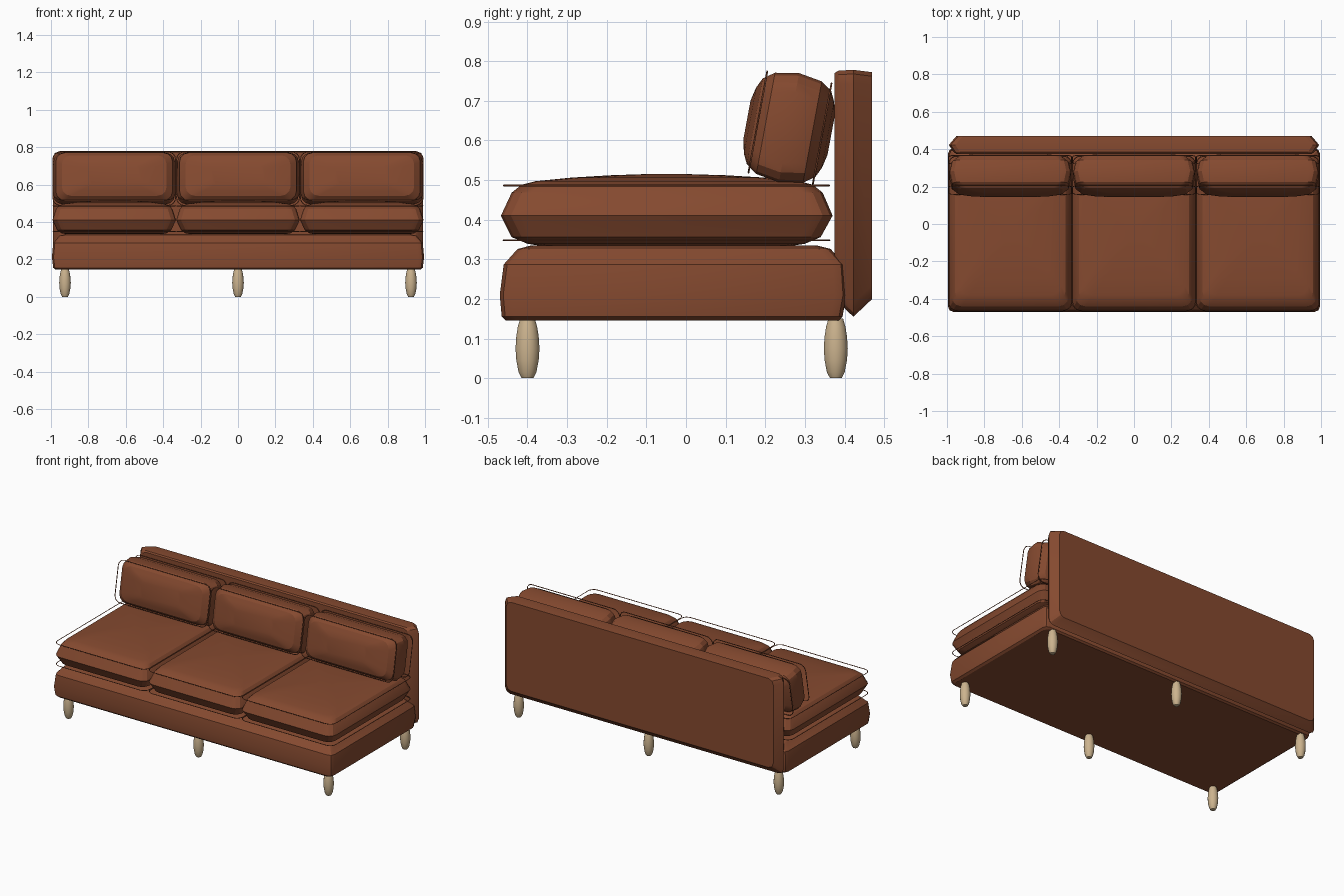
import bpy, bmesh, math
from mathutils import Matrix, Vector

if "Cube" in bpy.data.objects:
    bpy.data.objects.remove(bpy.data.objects["Cube"])


def material(name, rgb):
    m = bpy.data.materials.new(name)
    m.diffuse_color = (*rgb, 1)
    m.use_nodes = True
    m.node_tree.nodes["Principled BSDF"].inputs["Base Color"].default_value = m.diffuse_color
    return m


leather = material("brown leather", (0.235, 0.068, 0.029))
wood = material("pale wood", (0.60, 0.45, 0.27))


def finish(name, bm, mat, angle):
    bmesh.ops.recalc_face_normals(bm, faces=bm.faces)
    me = bpy.data.meshes.new(name)
    bm.to_mesh(me)
    bm.free()
    me.materials.append(mat)
    ob = bpy.data.objects.new(name, me)
    bpy.context.collection.objects.link(ob)
    bpy.ops.object.select_all(action='DESELECT')
    ob.select_set(True)
    bpy.context.view_layer.objects.active = ob
    bpy.ops.object.shade_smooth_by_angle(angle=math.radians(angle))
    return ob


def rounded_rect(hu, v0, v1, r, seg=3):
    """Rounded rectangle outline, counter-clockwise."""
    pts = []
    corners = [(hu - r, v1 - r), (-hu + r, v1 - r), (-hu + r, v0 + r), (hu - r, v0 + r)]
    for k, (cu, cv) in enumerate(corners):
        for i in range(seg + 1):
            a = math.pi / 2 * (k + i / seg)
            pts.append((cu + r * math.cos(a), cv + r * math.sin(a)))
    return pts


def loft(name, rings, mat4, r, seg=3, angle=25):
    """Upholstered block from stacked rings (w, half_u, v_min, v_max)."""
    bm = bmesh.new()
    loops = []
    for w, hu, v0, v1 in rings:
        rr = min(r, hu * 0.45, (v1 - v0) * 0.22)
        loops.append([bm.verts.new(mat4 @ Vector((u, v, w)))
                      for u, v in rounded_rect(hu, v0, v1, rr, seg)])
    n = len(loops[0])
    for a, b in zip(loops, loops[1:]):
        for i in range(n):
            j = (i + 1) % n
            bm.faces.new((a[i], a[j], b[j], b[i]))
    bm.faces.new(loops[0][::-1])
    bm.faces.new(loops[-1])
    return finish(name, bm, leather, angle)


def piping(name, w, hu, v0, v1, mat4, r=0.04):
    """Thin cord loop around a cushion edge."""
    cu = bpy.data.curves.new(name, 'CURVE')
    cu.dimensions = '3D'
    cu.bevel_depth = 0.0025
    cu.bevel_resolution = 0
    pts = rounded_rect(hu, v0, v1, r, 4)
    sp = cu.splines.new('POLY')
    sp.points.add(len(pts) - 1)
    sp.use_cyclic_u = True
    for p, (u, v) in zip(sp.points, pts):
        p.co = (*(mat4 @ Vector((u, v, w))), 1)
    cu.materials.append(leather)
    ob = bpy.data.objects.new(name, cu)
    bpy.context.collection.objects.link(ob)


# Base platform
loft("base", [(0.145, 0.975, -0.455, 0.385), (0.155, 0.988, -0.465, 0.395),
              (0.21, 0.995, -0.47, 0.405), (0.287, 0.988, -0.46, 0.40),
              (0.326, 0.955, -0.425, 0.365), (0.335, 0.92, -0.39, 0.33)],
     Matrix.Identity(4), 0.03, 2)

# Back panel
loft("backrest", [(-0.0475, 0.95, 0.20, 0.772), (0.0, 0.99, 0.155, 0.778),
                  (0.0375, 0.965, 0.19, 0.776), (0.0475, 0.95, 0.205, 0.77)],
     Matrix.Translation((0, 0.4225, 0)) @ Matrix.Rotation(math.pi / 2, 4, 'X'), 0.035, 2)

seat_rings = [(0.333, 0.24, -0.36, 0.26), (0.339, 0.28, -0.40, 0.30),
              (0.356, 0.305, -0.44, 0.34), (0.41, 0.33, -0.467, 0.37),
              (0.468, 0.312, -0.44, 0.345), (0.488, 0.295, -0.415, 0.32),
              (0.497, 0.27, -0.38, 0.285), (0.506, 0.21, -0.29, 0.20),
              (0.512, 0.13, -0.19, 0.10), (0.515, 0.05, -0.10, 0.0)]
pillow_rings = [(-0.108, 0.14, -0.05, 0.05), (-0.10, 0.22, -0.085, 0.085),
                (-0.088, 0.28, -0.11, 0.11), (-0.06, 0.312, -0.13, 0.13),
                (0.0, 0.325, -0.14, 0.14),
                (0.06, 0.312, -0.13, 0.13), (0.088, 0.28, -0.11, 0.11),
                (0.10, 0.22, -0.085, 0.085), (0.108, 0.14, -0.05, 0.05)]

# Three seat cushions and three leaning back cushions, each with two cords
for i, x in enumerate((-0.662, 0.0, 0.662)):
    seat = Matrix.Translation((x, 0, 0))
    loft(f"seat_cushion_{i}", seat_rings, seat, 0.05)
    for k, z in enumerate((0.348, 0.486)):
        piping(f"seat_piping_{i}_{k}", z, 0.328, -0.46, 0.362, seat)
    lean = (Matrix.Translation((x, 0.26, 0.632))
            @ Matrix.Rotation(math.radians(79.5), 4, 'X'))
    loft(f"back_cushion_{i}", pillow_rings, lean, 0.05)
    for k, w in enumerate((-0.085, 0.08)):
        piping(f"back_piping_{i}_{k}", w, 0.328, -0.13, 0.13, lean)

# Six turned legs
leg_profile = [(0.0, 0.015), (0.015, 0.023), (0.045, 0.029), (0.075, 0.031),
               (0.105, 0.029), (0.13, 0.025), (0.15, 0.019)]
for i, x in enumerate((-0.925, 0.0, 0.925)):
    for side, y in (("front", -0.40), ("rear", 0.378)):
        bm = bmesh.new()
        n = 14
        loops = [[bm.verts.new((x + r * math.cos(2 * math.pi * k / n),
                                y + r * math.sin(2 * math.pi * k / n), z))
                  for k in range(n)] for z, r in leg_profile]
        for a, b in zip(loops, loops[1:]):
            for k in range(n):
                j = (k + 1) % n
                bm.faces.new((a[k], a[j], b[j], b[k]))
        bm.faces.new(loops[0][::-1])
        bm.faces.new(loops[-1])
        finish(f"{side}_leg_{i}", bm, wood, 40)
